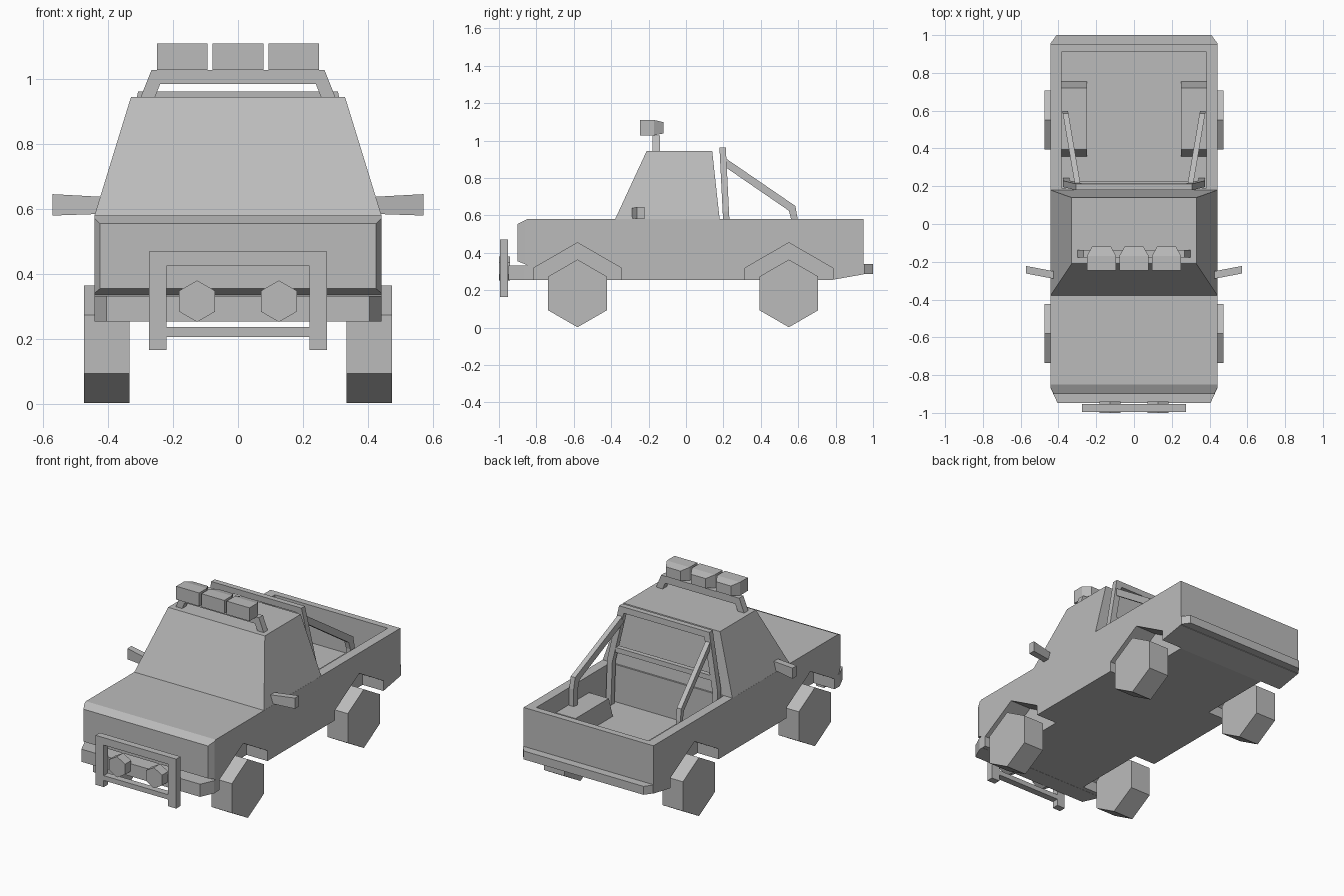
import bpy, bmesh, math
from mathutils import Vector

cube = bpy.data.objects.get("Cube")
if cube:
    bpy.data.objects.remove(cube, do_unlink=True)

GREY = (0.5, 0.5, 0.5, 1)
mat = bpy.data.materials.new("plain grey")
mat.use_nodes = True
mat.diffuse_color = GREY
mat.node_tree.nodes["Principled BSDF"].inputs["Base Color"].default_value = GREY


def loft(name, rings, warp=None):
    """Closed solid through rings of 3D points, with capped ends."""
    bm = bmesh.new()
    loops = [[bm.verts.new(warp(Vector(p)) if warp else p) for p in r] for r in rings]
    n = len(loops[0])
    for a, b in zip(loops, loops[1:]):
        for i in range(n):
            j = (i + 1) % n
            bm.faces.new((a[i], a[j], b[j], b[i]))
    bm.faces.new(loops[0][::-1])
    bm.faces.new(loops[-1])
    bmesh.ops.recalc_face_normals(bm, faces=bm.faces)
    mesh = bpy.data.meshes.new(name)
    bm.to_mesh(mesh)
    bm.free()
    mesh.materials.append(mat)
    ob = bpy.data.objects.new(name, mesh)
    bpy.context.collection.objects.link(ob)
    return ob


def ring(axis, pts, d):
    k = "xyz".index(axis)
    return [p[:k] + (d,) + p[k:] for p in pts]


def prism(name, axis, pts, lo, hi, warp=None):
    return loft(name, [ring(axis, pts, lo), ring(axis, pts, hi)], warp)


def rect(a0, a1, b0, b1):
    return [(a0, b0), (a1, b0), (a1, b1), (a0, b1)]


def hexagon(a, b, r):
    return [(a + r * math.sin(i * math.pi / 3), b + r * math.cos(i * math.pi / 3))
            for i in range(6)]


def mirrored(pts):
    """Complete a right-hand outline with its reflection."""
    return pts + [(-a, b) for a, b in reversed(pts)]


def cut(ob, cutter):
    mod = ob.modifiers.new("cut", "BOOLEAN")
    mod.operation = "DIFFERENCE"
    mod.solver = "EXACT"
    mod.object = cutter
    bpy.context.view_layer.objects.active = ob
    bpy.ops.object.modifier_apply(modifier=mod.name)


def discard(ob):
    bpy.data.objects.remove(ob, do_unlink=True)


SIDES = (("left", 1), ("right", -1))
AXLES = (("front", -0.58), ("rear", 0.55))
FLOOR = 0.35

# Body shell with chamfered nose corners
body = prism("body", "x", [(-0.9, 0.555), (-0.85, 0.58), (0.95, 0.58), (0.95, 0.285),
                           (0.78, 0.255), (-0.85, 0.255), (-0.85, 0.335), (-0.9, 0.355)],
             -0.443, 0.443)
for side, s in SIDES:
    corner = prism("corner_cutter", "z",
                   [(s * 0.42, -0.91), (s * 0.45, -0.85), (s * 0.5, -0.91)], 0.33, 0.7)
    cut(body, corner)
    discard(corner)

# Open cargo bed
bed = prism("bed_cutter", "z", rect(-0.385, 0.385, 0.19, 0.91), FLOOR, 0.7)
cut(body, bed)
discard(bed)

# Wheel boxes in the bed
boxes = []
for side, s in SIDES:
    boxes.append(prism(side + "_wheel_box", "x",
                       [(0.355, FLOOR - 0.005), (0.395, 0.475), (0.72, 0.475), (0.755, FLOOR - 0.005)],
                       s * 0.25, s * 0.39))

# Wheels and their arches
for end, y in AXLES:
    for side, s in SIDES:
        arch = prism("arch_cutter", "x", hexagon(y, 0.183, 0.271), s * 0.3, s * 0.5)
        for ob in [body] + (boxes if end == "rear" else []):
            cut(ob, arch)
        discard(arch)
        prism(f"{end}_{side}_wheel", "x", hexagon(y, 0.183, 0.181), s * 0.335, s * 0.474)

# Cab
loft("cab", [ring("z", rect(-0.443, 0.443, -0.38, 0.18), 0.578),
             ring("z", rect(-0.33, 0.33, -0.21, 0.14), 0.945)])

# Bumpers
prism("front_bumper", "z", mirrored([(0.443, -0.84), (0.443, -0.865), (0.405, -0.948)]),
      0.254, 0.332)
prism("rear_bumper", "z", mirrored([(0.443, 0.94), (0.443, 0.955), (0.41, 1.0)]),
      0.288, 0.34)

# Front guard with fog lamps
for side, s in SIDES:
    prism(side + "_guard_post", "y", rect(s * 0.22, s * 0.275, 0.165, 0.47), -0.995, -0.953)
    prism(side + "_fog_lamp", "y", hexagon(s * 0.126, 0.316, 0.064), -1.0, -0.94)
prism("guard_top_bar", "y", rect(-0.22, 0.22, 0.424, 0.47), -0.995, -0.953)
prism("guard_lower_bar", "y", rect(-0.22, 0.22, 0.206, 0.236), -0.995, -0.953)

# Mirrors
for side, s in SIDES:
    loft(side + "_mirror", [
        ring("x", rect(-0.29, -0.25, 0.585, 0.638), s * 0.425),
        ring("x", rect(-0.262, -0.222, 0.58, 0.646), s * 0.572)])

# Roof rack and its lamps
prism("roof_rack", "y", mirrored([(0.24, 0.985), (0.258, 0.94), (0.302, 0.94), (0.267, 1.028)]),
      -0.178, -0.138)
for name, x in (("right", -0.172), ("middle", 0), ("left", 0.172)):
    loft(name + "_roof_lamp", [
        ring("y", rect(x - 0.078, x + 0.078, 1.028, 1.11), -0.245),
        ring("y", rect(x - 0.078, x + 0.078, 1.028, 1.11), -0.17),
        ring("y", rect(x - 0.05, x + 0.05, 1.038, 1.098), -0.12)])


# Roll cage: leaning hoop, middle bar and rear braces
def lean(v):
    return Vector((v.x, v.y - 0.05 * (v.z - 0.58), v.z))


prism("roll_hoop", "y", mirrored([(0.275, 0.925), (0.342, 0.61), (0.342, FLOOR),
                                  (0.377, FLOOR), (0.377, 0.62), (0.308, 0.962)]),
      0.198, 0.232, lean)
prism("roll_cross_bar", "y", rect(-0.325, 0.325, 0.675, 0.705), 0.2, 0.23, lean)
for side, s in SIDES:
    prism(side + "_roll_brace", "x",
          [(0.205, 0.91), (0.585, 0.65), (0.597, 0.58), (0.597, 0.47),
           (0.565, 0.47), (0.562, 0.58), (0.55, 0.625), (0.205, 0.862)],
          s * -0.015, s * 0.015,
          lambda v: Vector((v.x + s * (0.3 + 0.17 * (v.y - 0.22)), v.y, v.z)))
